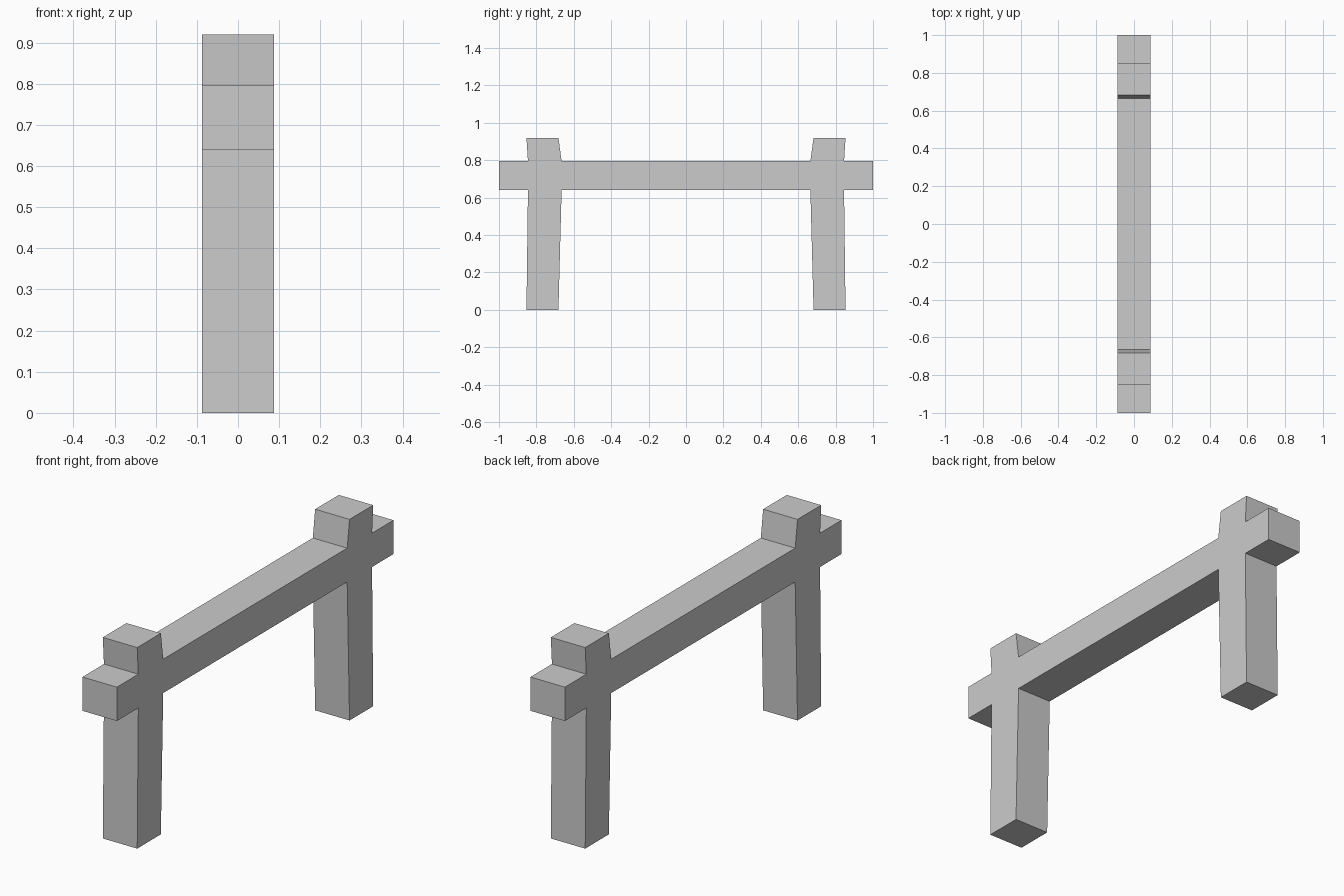
import bpy
import bmesh

cube = bpy.data.objects.get("Cube")
if cube:
    bpy.data.objects.remove(cube, do_unlink=True)

grey = bpy.data.materials.new("plain_grey")
colour = (0.6, 0.6, 0.6, 1.0)
grey.diffuse_color = colour
grey.use_nodes = True
grey.node_tree.nodes["Principled BSDF"].inputs["Base Color"].default_value = colour

HALF_WIDTH = 0.087
RAIL_LOW, RAIL_HIGH, TOP = 0.64, 0.795, 0.92

# Side outline of one post and its rail end, from the underside to the top
post_side = [
    (0.665, RAIL_LOW), (0.682, 0), (0.853, 0), (0.845, RAIL_LOW),
    (1, RAIL_LOW), (1, RAIL_HIGH), (0.845, RAIL_HIGH),
    (0.853, TOP), (0.682, TOP), (0.665, RAIL_HIGH),
]
# Mirror to the other post, closing the loop along the rail
outline = post_side + [(-y, z) for y, z in reversed(post_side)]

# Extrude the outline across the width
bm = bmesh.new()
face = bm.faces.new([bm.verts.new((-HALF_WIDTH, y, z)) for y, z in outline])
extruded = bmesh.ops.extrude_face_region(bm, geom=[face])
moved = [v for v in extruded["geom"] if isinstance(v, bmesh.types.BMVert)]
bmesh.ops.translate(bm, verts=moved, vec=(2 * HALF_WIDTH, 0, 0))
bmesh.ops.recalc_face_normals(bm, faces=bm.faces)

mesh = bpy.data.meshes.new("posts_and_rail")
bm.to_mesh(mesh)
bm.free()
mesh.materials.append(grey)
barrier = bpy.data.objects.new("posts_and_rail", mesh)
bpy.context.collection.objects.link(barrier)
